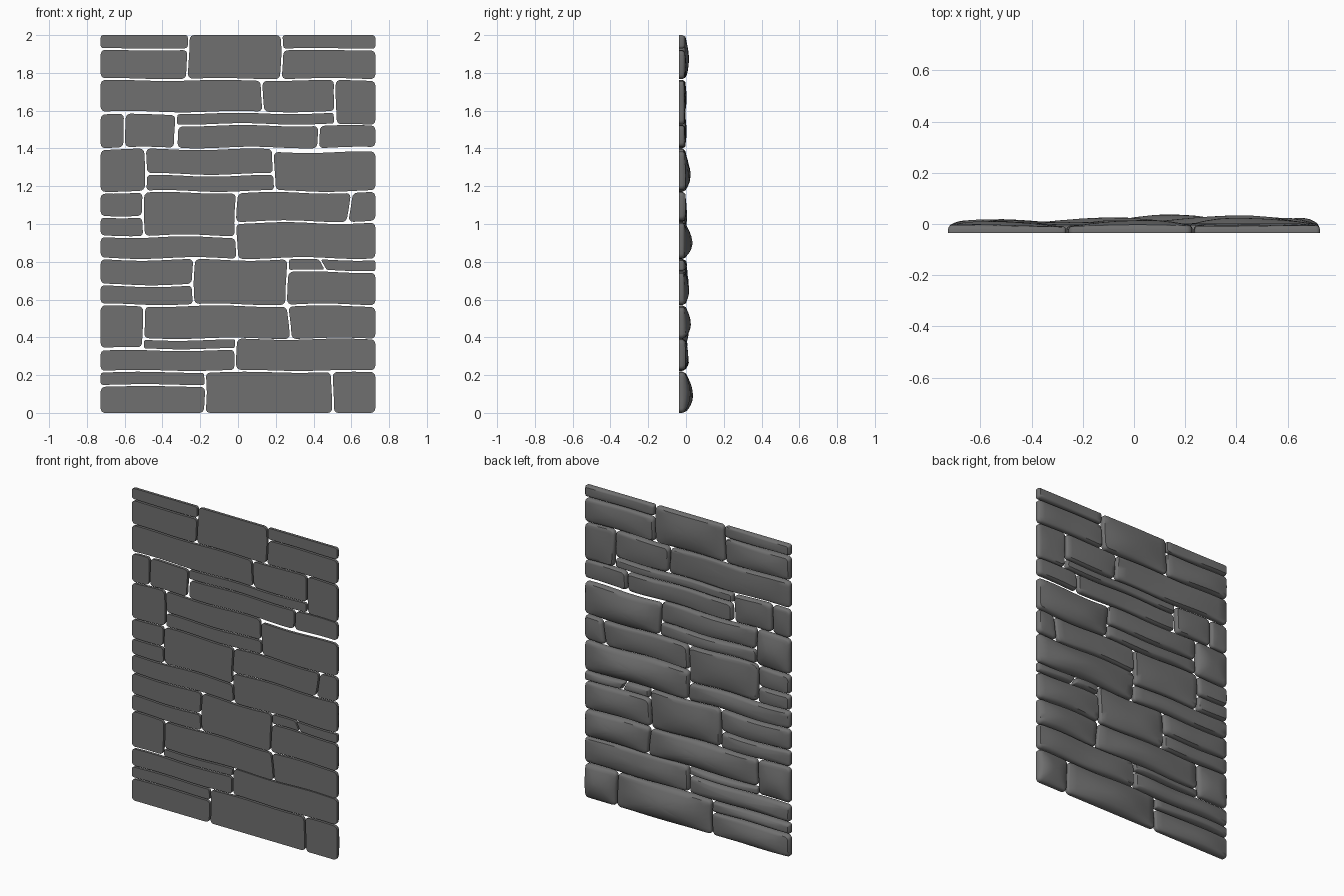
import bpy
import bmesh
import math
from math import sin, cos, pi

cube = bpy.data.objects.get("Cube")
if cube:
    bpy.data.objects.remove(cube, do_unlink=True)

# Single stone colour
stone_grey = bpy.data.materials.new("stone_grey")
stone_grey.use_nodes = True
colour = (0.16, 0.16, 0.16, 1)
stone_grey.diffuse_color = colour
stone_grey.node_tree.nodes["Principled BSDF"].inputs["Base Color"].default_value = colour

FRONT, RIM = -0.036, -0.008
HALF_WIDTH, HEIGHT = 0.727, 2.0
GAP = 0.005


def warp(x, z):
    """Gentle shared wobble of the joints, fading out at the wall's border."""
    fade_z = max(0, sin(pi * z / HEIGHT)) ** 0.5
    fade_x = max(0, cos(pi * x / (2 * HALF_WIDTH))) ** 0.5
    dx = GAP * fade_x * sin(17 * z + 2 * x)
    dz = GAP * fade_z * sin(11 * x + 5 * z)
    return x + dx, z + dz


def rounded_outline(half_w, half_h):
    """Rounded rectangle around the origin, with points along the long sides."""
    radius = min(0.024, 0.4 * half_h, 0.4 * half_w)
    corners = []
    for quarter, (sx, sz) in enumerate([(1, 1), (-1, 1), (-1, -1), (1, -1)]):
        for step in range(5):
            angle = (quarter + step / 4) * pi / 2
            corners.append((sx * (half_w - radius) + radius * cos(angle),
                            sz * (half_h - radius) + radius * sin(angle)))
    points = []
    for i, (ax, az) in enumerate(corners):
        bx, bz = corners[(i + 1) % len(corners)]
        parts = max(1, round(math.hypot(bx - ax, bz - az) / 0.045))
        points += [(ax + (bx - ax) * k / parts, az + (bz - az) * k / parts)
                   for k in range(parts)]
    return points


def make_stone(name, x0, x1, z0, z1, bulge, lean_left, lean_right):
    """Flat front, chamfered back edge and a pillow-shaped rough back."""
    half_w, half_h = (x1 - x0) / 2, (z1 - z0) / 2
    cx, cz = (x0 + x1) / 2, (z0 + z1) / 2
    outline = rounded_outline(half_w, half_h)
    bulge *= min(1, 0.45 + half_h * 5)
    bm = bmesh.new()

    def vertex(px, pz, y=None):
        u, v = px / half_w, pz / half_h
        lean = lean_left + (lean_right - lean_left) * (u + 1) / 2
        x, z = warp(cx + px + lean * (1 - v) / 2, cz + pz)
        if y is None:
            swell = (1 - abs(u) ** 3) * (1 - v * v) * (1 - 0.3 * v)
            y = RIM + bulge * swell * (0.85 + 0.2 * sin(9 * x + 4 * z))
            y += 0.003 * sin(8 * x + 7 * z)
        return bm.verts.new((x, y, z))

    def ring(inset, y=None, scale=1):
        fx, fz = scale * (1 - inset / half_w), scale * (1 - inset / half_h)
        return [vertex(px * fx, pz * fz, y) for px, pz in outline]

    rings = [ring(0, FRONT), ring(0, RIM - 0.012), ring(0.003, RIM - 0.005)]
    rings += [ring(0.009, None, scale) for scale in (1, 0.85, 0.7, 0.5, 0.25)]
    count = len(outline)
    bm.faces.new(rings[0])
    for a, b in zip(rings, rings[1:]):
        for i in range(count):
            j = (i + 1) % count
            bm.faces.new((a[i], a[j], b[j], b[i]))
    centre = vertex(0, 0)
    for i in range(count):
        bm.faces.new((rings[-1][i], rings[-1][(i + 1) % count], centre))
    bmesh.ops.recalc_face_normals(bm, faces=bm.faces)

    mesh = bpy.data.meshes.new(name)
    bm.to_mesh(mesh)
    bm.free()
    mesh.materials.append(stone_grey)
    stone = bpy.data.objects.new(name, mesh)
    bpy.context.collection.objects.link(stone)
    stone.select_set(True)
    bpy.context.view_layer.objects.active = stone


def row(name, bulge, bottom, top, *joints, lean=0):
    """Lay stones between neighbouring joints (hundredths); inner joints may lean."""
    leans = [0] + [lean / 100] * (len(joints) - 2) + [0]
    for i in range(len(joints) - 1):
        make_stone(f"{name}_stone_{i + 1}",
                   joints[i] / 100 + GAP, joints[i + 1] / 100 - GAP,
                   bottom / 100 + GAP, top / 100 - GAP,
                   bulge / 100, leans[i], leans[i + 1])


# Outer limits of the wall, including the joint allowance
LEFT, RIGHT = (side * 100 * (HALF_WIDTH + GAP) for side in (-1, 1))
BASE, TOP = -100 * GAP, 100 * (HEIGHT + GAP)
bpy.ops.object.select_all(action='DESELECT')

# Ground course and the one above
row("ground_slab", 3, BASE, 14.5, LEFT, -17.5)
row("ground_sliver", 3, 14.5, 22, LEFT, -17.5)
row("ground_block", 4, BASE, 22, -17.5, 50, RIGHT)
row("second_slab", 4, 22, 33.5, LEFT, -1)
row("second_sliver", 3, 33.5, 39, -50, -1)
row("second_block", 3, 22, 39.5, -1, RIGHT)
row("third_end", 2.5, 34, 57, LEFT, -50)
row("third_block", 3.5, 39, 57, -50, 26.5, RIGHT, lean=1)

# Middle courses
row("fourth_lower", 2.5, 57, 67.5, LEFT, -23.5)
row("fourth_upper", 2.5, 67.5, 81.5, LEFT, -23.5)
row("fourth_block", 2.5, 57, 81.5, -23.5, 26)
row("fourth_side", 2.5, 57, 75, 26, RIGHT)
row("fourth_sliver", 2, 75, 81.5, 26, 43, RIGHT, lean=3)
row("fifth_slab", 2.5, 81.5, 93.5, LEFT, -1)
row("fifth_block", 4.5, 81.5, 101, -1, RIGHT)
row("sixth_lower", 1.5, 93.5, 104, LEFT, -50)
row("sixth_upper", 1.5, 104, 117, LEFT, -50)
row("sixth_block", 1.5, 93.5, 117, -50, -1)
row("sixth_side", 1.5, 101, 117, -1, 60, RIGHT, lean=-2)

# Upper courses
row("seventh_end", 3.5, 117, 140, LEFT, -49)
row("seventh_lower", 2, 117, 126, -49, 19)
row("seventh_upper", 2, 126, 140, -49, 19)
row("seventh_block", 3.5, 117, 138.5, 19, RIGHT)
row("eighth_end", 1, 140, 158.5, LEFT, -60, -33)
row("eighth_slab", 1, 140, 152.5, -32, 42.5, RIGHT)
row("eighth_sliver", 1, 152.5, 159, -33, 51)
row("ninth_block", 1, 159, 176.5, LEFT, 13, 51.5)
row("ninth_end", 1, 152, 176.5, 51.5, RIGHT)

# Top course: two mirrored ends around a tall middle block
for side, inner in (("right", -26.5), ("left", 23)):
    ends = sorted((inner, LEFT if inner < 0 else RIGHT))
    row(f"top_{side}_slab", 2, 176.5, 192.5, *ends)
    row(f"top_{side}_cap", 1, 192.5, TOP, *ends)
row("top_block", 2, 176.5, TOP, -26.5, 23)
bpy.ops.object.shade_smooth_by_angle(angle=math.radians(40))
